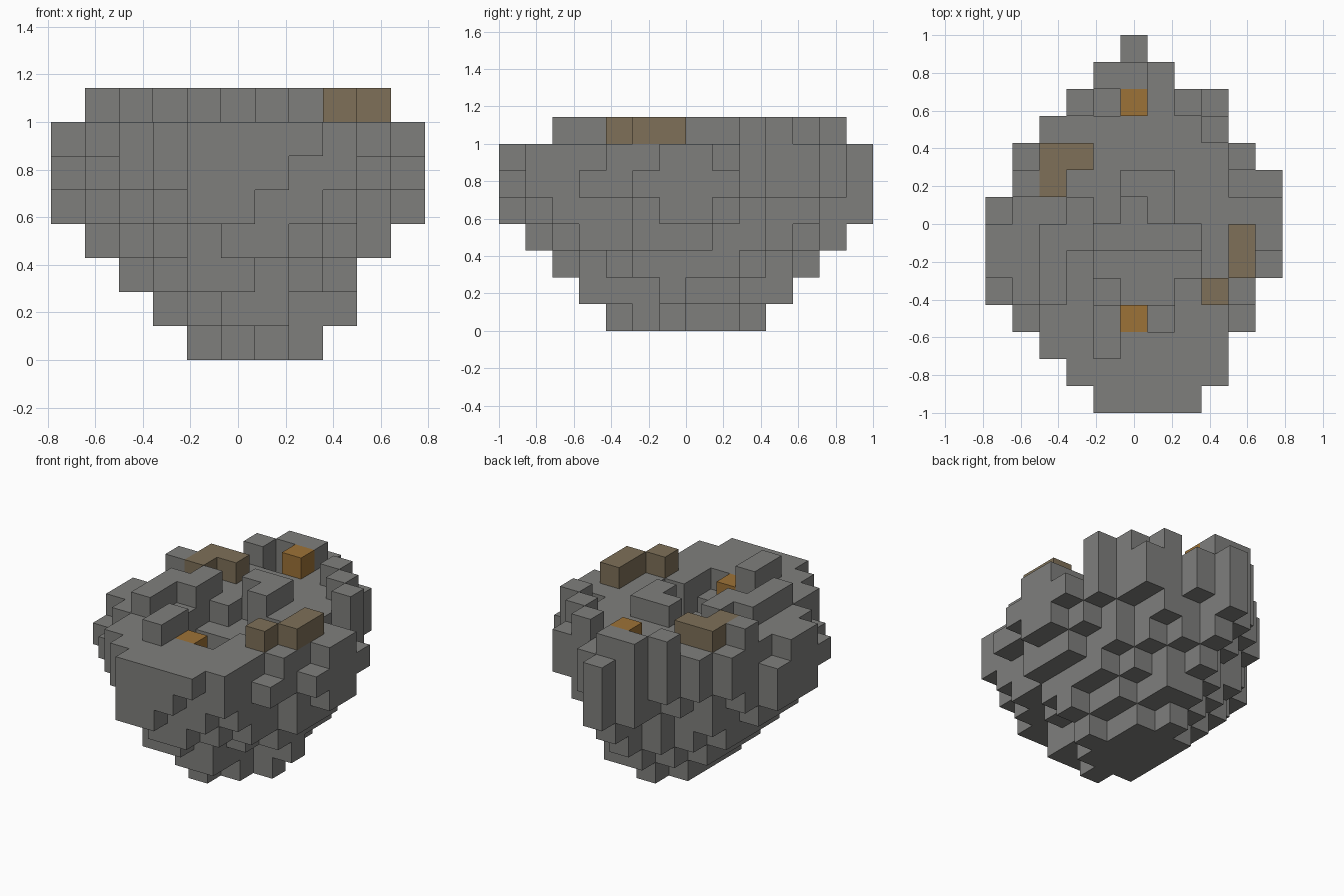
import bpy
import bmesh
from mathutils import Vector

UNIT = 1 / 7                      # edge of one cube
ORIGIN = Vector((-5.5, -7, 0))    # corner of the cube grid

old = bpy.data.objects.get("Cube")
if old:
    bpy.data.objects.remove(old, do_unlink=True)


def material(name, colour):
    mat = bpy.data.materials.new(name)
    mat.use_nodes = True
    mat.diffuse_color = (*colour, 1)
    shader = mat.node_tree.nodes["Principled BSDF"]
    shader.inputs["Base Color"].default_value = (*colour, 1)
    shader.inputs["Roughness"].default_value = 0.9
    return mat


def block(left, right, front, back, bottom, top=None):
    """Cells of a box, all bounds inclusive."""
    top = bottom if top is None else top
    return {(i, j, k)
            for i in range(left, right + 1)
            for j in range(front, back + 1)
            for k in range(bottom, top + 1)}


def layer(level, boxes):
    return set().union(*(block(*box, level) for box in boxes))


# Stepped underside, widening with each level
foot = layer(0, [(4, 6, 5, 8), (5, 5, 4, 9), (7, 7, 6, 6)])
ankle = layer(1, [(3, 6, 5, 8), (4, 6, 4, 9), (5, 6, 3, 10), (7, 7, 6, 8), (8, 8, 6, 6)])
belly = layer(2, [(2, 8, 5, 8), (3, 7, 4, 9), (4, 6, 3, 10), (4, 5, 2, 2), (5, 5, 11, 11)])
waist = layer(3, [(1, 9, 5, 7), (2, 8, 4, 9), (3, 8, 3, 9),
                  (4, 7, 2, 10), (5, 6, 1, 11), (5, 5, 12, 12)])
shoulder = layer(4, [(10, 10, 6, 7), (0, 0, 5, 7), (1, 8, 4, 8), (9, 9, 5, 8), (2, 8, 3, 9),
                     (3, 8, 2, 9), (3, 7, 10, 10), (4, 7, 1, 11),
                     (4, 5, 0, 12), (5, 5, 13, 13)])

# Full outline of the two upper levels
outline = [(5, 5, 0, 13), (4, 6, 0, 12), (4, 7, 0, 11), (3, 8, 1, 11), (2, 8, 2, 10),
           (1, 9, 3, 9), (1, 10, 5, 8), (0, 10, 5, 7), (0, 9, 4, 7)]
lower_rim = layer(5, outline) - block(7, 7, 0, 0, 5)
upper_rim = layer(6, outline)

# Notches around the edge of the rim
for notch in [(0, 0, 4, 4), (0, 0, 7, 7), (1, 1, 3, 3), (9, 9, 3, 3),
              (10, 10, 5, 5), (9, 10, 8, 8)]:
    upper_rim -= block(*notch, 6)

rock = foot | ankle | belly | waist | shoulder | lower_rim | upper_rim

# Hollow in the top
rock -= block(4, 7, 5, 5, 5, 6)
rock -= block(5, 6, 4, 4, 5, 6)
rock -= block(4, 7, 6, 6, 6)
rock -= block(4, 4, 4, 4, 6)
rock -= block(6, 6, 3, 3, 6)
rock -= block(5, 5, 7, 7, 6)
rock -= block(4, 4, 11, 11, 6)

# Raised lumps along the top
for lump in [(4, 4, 2, 3), (2, 2, 4, 6), (3, 3, 6, 7), (1, 1, 8, 8), (5, 6, 8, 8),
             (6, 6, 7, 7), (8, 8, 10, 10), (9, 9, 9, 9), (3, 3, 11, 11),
             (7, 7, 11, 11), (4, 5, 12, 12)]:
    rock |= block(*lump, 7)

# Ore pieces set into the rock
left_ore = block(8, 8, 4, 4, 7) | block(9, 9, 5, 6, 7)
right_ore = block(2, 3, 9, 9, 7) | block(2, 2, 8, 8, 7)
front_nugget = block(5, 5, 3, 3, 6)
back_nugget = block(5, 5, 11, 11, 7)
ores = left_ore | right_ore | front_nugget | back_nugget
rock -= ores
solid = rock | ores


def build(name, cells, mat):
    """Mesh only the cube sides that touch air."""
    bm = bmesh.new()
    for cell in sorted(cells):
        centre = Vector(cell) + Vector((0.5, 0.5, 0.5)) + ORIGIN
        for axis in range(3):
            for sign in (-1, 1):
                normal = Vector((0, 0, 0))
                normal[axis] = sign
                if tuple(c + int(n) for c, n in zip(cell, normal)) in solid:
                    continue
                u = Vector((0, 0, 0))
                u[(axis + 1) % 3] = 0.5
                v = normal.cross(u)
                mid = centre + normal * 0.5
                corners = (mid - u - v, mid + u - v, mid + u + v, mid - u + v)
                bm.faces.new([bm.verts.new(c * UNIT) for c in corners])
    bmesh.ops.remove_doubles(bm, verts=bm.verts, dist=0.001)
    mesh = bpy.data.meshes.new(name)
    bm.to_mesh(mesh)
    bm.free()
    mesh.materials.append(mat)
    obj = bpy.data.objects.new(name, mesh)
    bpy.context.collection.objects.link(obj)


stone = material("grey stone", (0.212, 0.212, 0.204))
brown = material("dull brown ore", (0.21, 0.163, 0.098))
orange = material("orange ore", (0.335, 0.168, 0.038))

build("rock", rock, stone)
build("left_ore", left_ore, brown)
build("right_ore", right_ore, brown)
build("front_nugget", front_nugget, orange)
build("back_nugget", back_nugget, orange)
